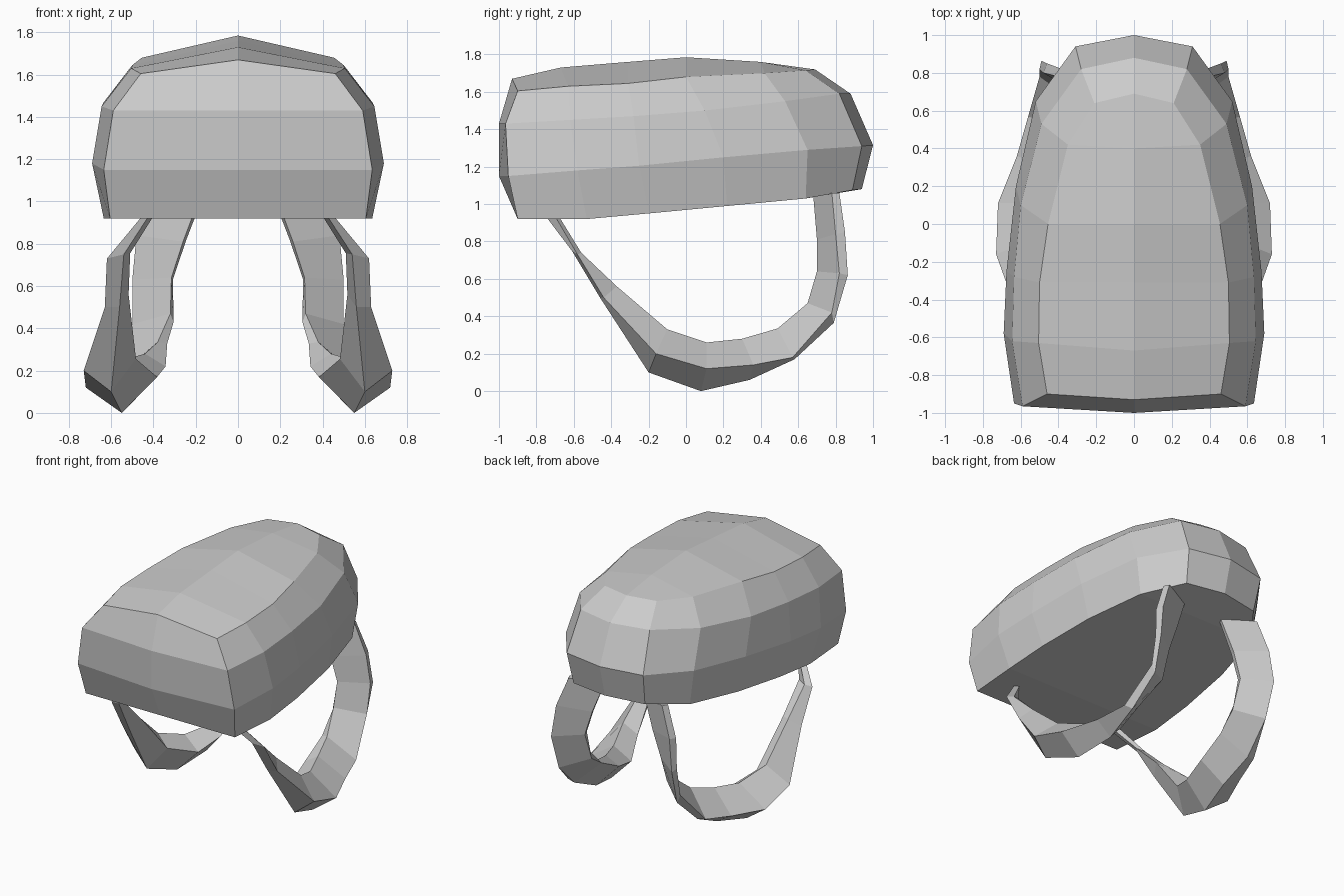
import bpy, bmesh
from mathutils import Vector

if "Cube" in bpy.data.objects:
    bpy.data.objects.remove(bpy.data.objects["Cube"])


def finish(bm, name):
    """Mirror the half mesh across x = 0 and make a flat-shaded object."""
    bmesh.ops.mirror(bm, geom=bm.verts[:] + bm.edges[:] + bm.faces[:],
                     axis='X', merge_dist=0.001)
    bmesh.ops.remove_doubles(bm, verts=bm.verts[:], dist=0.001)
    bmesh.ops.recalc_face_normals(bm, faces=bm.faces[:])
    mesh = bpy.data.meshes.new(name)
    bm.to_mesh(mesh)
    bm.free()
    obj = bpy.data.objects.new(name, mesh)
    bpy.context.collection.objects.link(obj)
    return obj


def cap(bm, ring, spine):
    """Close a half outline with strips running to the centre line."""
    c = [bm.verts.new(p) for p in spine]
    bm.faces.new((ring[0], ring[1], ring[2], c[0]))
    for i in range(len(c) - 1):
        bm.faces.new((c[i], ring[i + 2], ring[i + 3], c[i + 1]))
    bm.faces.new((c[-1], ring[-3], ring[-2], ring[-1]))


# Bag body: half outlines from front centre round to back centre, bottom to top
outlines = [
    [(0, -.90, .92), (.605, -.90, .92), (.635, -.53, .92), (.625, -.20, .95),
     (.58, .22, .99), (.48, .64, 1.03), (.29, .89, 1.075), (0, .94, 1.08)],
    [(0, -1.0, 1.15), (.635, -.95, 1.15), (.69, -.58, 1.18), (.675, -.25, 1.205),
     (.625, .20, 1.25), (.52, .65, 1.29), (.31, .94, 1.31), (0, 1.0, 1.315)],
    [(0, -1.0, 1.43), (.59, -.965, 1.43), (.645, -.62, 1.45), (.635, -.28, 1.47),
     (.60, .10, 1.50), (.49, .53, 1.55), (.28, .82, 1.59), (0, .88, 1.59)],
    [(0, -.93, 1.67), (.46, -.90, 1.605), (.505, -.63, 1.63), (.50, -.31, 1.645),
     (.455, .0, 1.68), (.35, .42, 1.70), (.21, .64, 1.715), (0, .69, 1.72)],
]
bm = bmesh.new()
rings = [[bm.verts.new(p) for p in ring] for ring in outlines]
for lo, hi in zip(rings, rings[1:]):
    for i in range(len(lo) - 1):
        bm.faces.new((lo[i], lo[i + 1], hi[i + 1], hi[i]))
cap(bm, rings[-1], [(0, -.67, 1.73), (0, -.31, 1.76), (0, 0, 1.785), (0, .40, 1.76)])
cap(bm, rings[0], [(0, y, z) for x, y, z in outlines[0][2:6]])
finish(bm, "bag_body")

# Shoulder straps: inner edge, outer edge and underside edge at each station
stations = [
    ((.42, -.68, .935), (.45, -.70, .935), (.42, -.75, .935)),
    ((.57, -.56, .74), (.62, -.58, .73), (.54, -.61, .75)),
    ((.57, -.37, .56), (.63, -.44, .50), (.56, -.46, .50)),
    ((.58, -.10, .33), (.73, -.16, .20), (.60, -.20, .10)),
    ((.51, .11, .26), (.72, .11, .12), (.55, .08, 0)),
    ((.44, .30, .28), (.62, .36, .14), (.49, .34, .06)),
    ((.38, .49, .335), (.56, .57, .18), (.50, .58, .17)),
    ((.32, .65, .47), (.50, .78, .42), (.48, .79, .365)),
    ((.315, .70, .64), (.50, .82, .63), (.49, .865, .62)),
    ((.26, .70, .81), (.48, .80, .84), (.46, .85, .85)),
    ((.17, .68, 1.05), (.40, .78, 1.06), (.38, .82, 1.06)),
]
bm = bmesh.new()
sections = []
for inner, outer, under in stations:
    a, b, c = Vector(inner), Vector(outer), Vector(under)
    sections.append([bm.verts.new(p) for p in (a, b, c, a + (c - b) * 0.75)])
for s, t in zip(sections, sections[1:]):
    for i in range(4):
        j = (i + 1) % 4
        bm.faces.new((s[i], s[j], t[j], t[i]))
bm.faces.new(sections[0])
bm.faces.new(sections[-1])
finish(bm, "shoulder_straps")
